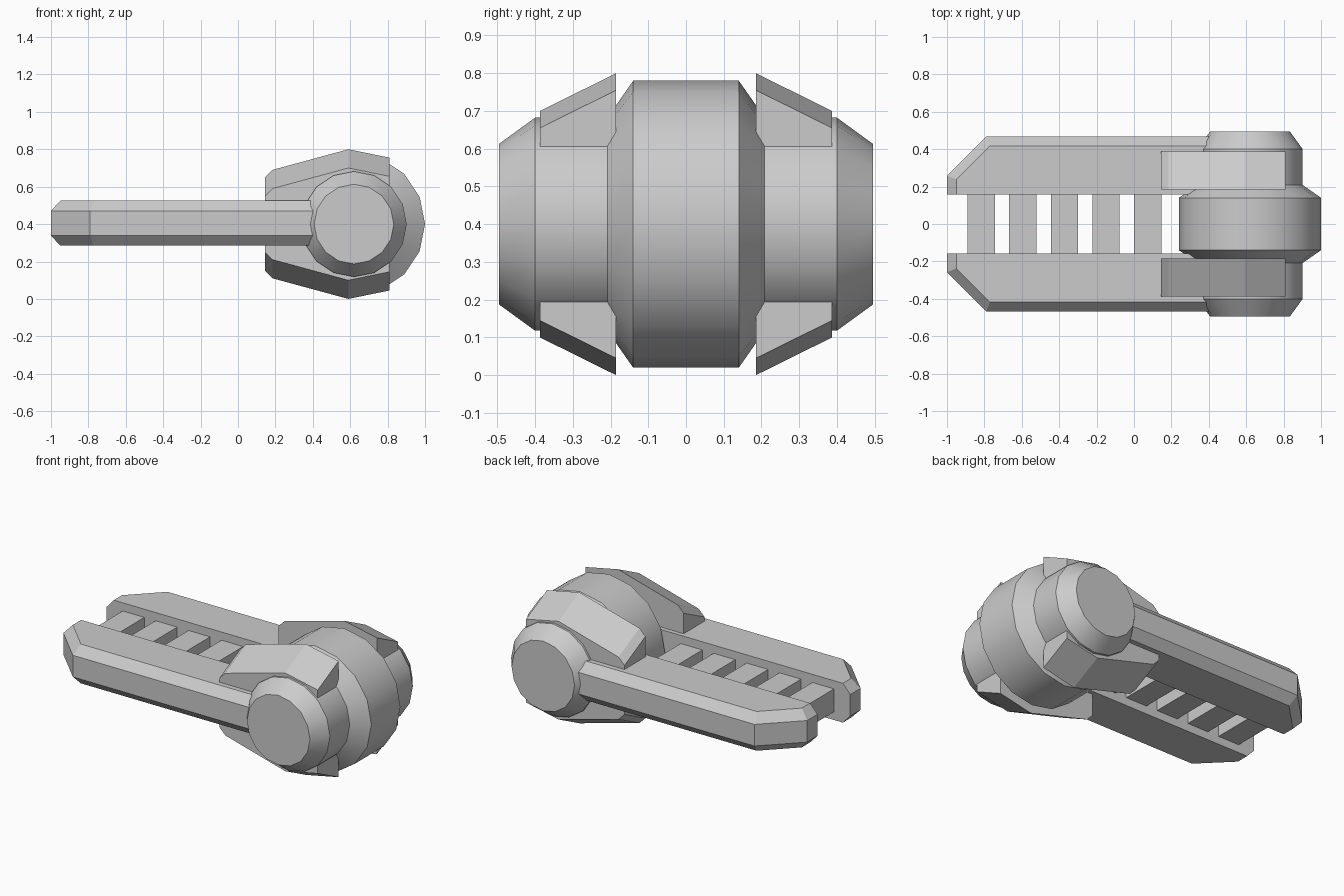
import bpy, bmesh, math

if "Cube" in bpy.data.objects:
    bpy.data.objects.remove(bpy.data.objects["Cube"])

CX, CZ = 0.62, 0.4   # hub axis (runs along y)


def finish(name, bm):
    bmesh.ops.recalc_face_normals(bm, faces=bm.faces)
    me = bpy.data.meshes.new(name)
    bm.to_mesh(me)
    bm.free()
    ob = bpy.data.objects.new(name, me)
    bpy.context.collection.objects.link(ob)
    return ob


def lathe(name, profile, sides=16):
    """Closed drum around the hub axis from (y, radius) pairs."""
    bm = bmesh.new()
    rings = []
    for y, r in profile:
        rings.append([bm.verts.new((CX + r * math.cos(2 * math.pi * i / sides), y,
                                    CZ + r * math.sin(2 * math.pi * i / sides)))
                      for i in range(sides)])
    for a, b in zip(rings, rings[1:]):
        for i in range(sides):
            j = (i + 1) % sides
            bm.faces.new((a[i], a[j], b[j], b[i]))
    bm.faces.new(rings[0])
    bm.faces.new(rings[-1])
    ob = finish(name, bm)
    bpy.ops.object.select_all(action='DESELECT')
    ob.select_set(True)
    bpy.context.view_layer.objects.active = ob
    bpy.ops.object.shade_smooth_by_angle(angle=math.radians(30))


def hull(name, points):
    """Convex solid with clean planar faces."""
    bm = bmesh.new()
    for p in points:
        bm.verts.new(p)
    bmesh.ops.convex_hull(bm, input=bm.verts)
    bmesh.ops.dissolve_limit(bm, angle_limit=math.radians(1),
                             verts=bm.verts, edges=bm.edges)
    finish(name, bm)


# Hub: wide centre drum and narrower through-axle with bevelled ends
lathe("centre_drum", [(-0.21, 0.28), (-0.14, 0.38), (0.14, 0.38), (0.21, 0.28)])
lathe("axle", [(-0.495, 0.213), (-0.4, 0.282), (0.4, 0.282), (0.495, 0.213)])

# Arm outlines (x, y): full size at mid height, inset at top and bottom
outer = [(-1, 0.158), (-1, 0.258), (-0.79, 0.467), (0.6, 0.467), (0.6, 0.158)]
inset = [(-0.95, 0.158), (-0.95, 0.238), (-0.77, 0.418), (0.6, 0.418), (0.6, 0.158)]

# Guard plate outline (x, z) on its inner side; outer side is 0.1 lower
guard = [(0.145, 0.65), (0.185, 0.69), (0.59, 0.80), (0.81, 0.755)]

for s, side in ((-1, "front"), (1, "back")):
    hull(side + "_arm",
         [(x, s * y, z) for x, y in outer for z in (0.338, 0.47)] +
         [(x, s * y, z) for x, y in inset for z in (0.285, 0.525)])
    # Guards above and below the hub
    for v, level in ((1, "upper"), (-1, "lower")):
        pts = []
        for y, drop in ((0.185, 0), (0.387, 0.1)):
            prof = [(x, z - drop) for x, z in guard] + [(0.145, 0.46), (0.81, 0.46)]
            pts += [(x, s * y, CZ + v * (z - CZ)) for x, z in prof]
        hull(f"{side}_{level}_guard", pts)

# Rungs between the arms
for i in range(5):
    x = -0.89 + 0.2225 * i
    hull(f"rung_{i + 1}", [(a, b, c) for a in (x, x + 0.146)
                           for b in (-0.2, 0.2) for c in (0.335, 0.475)])
